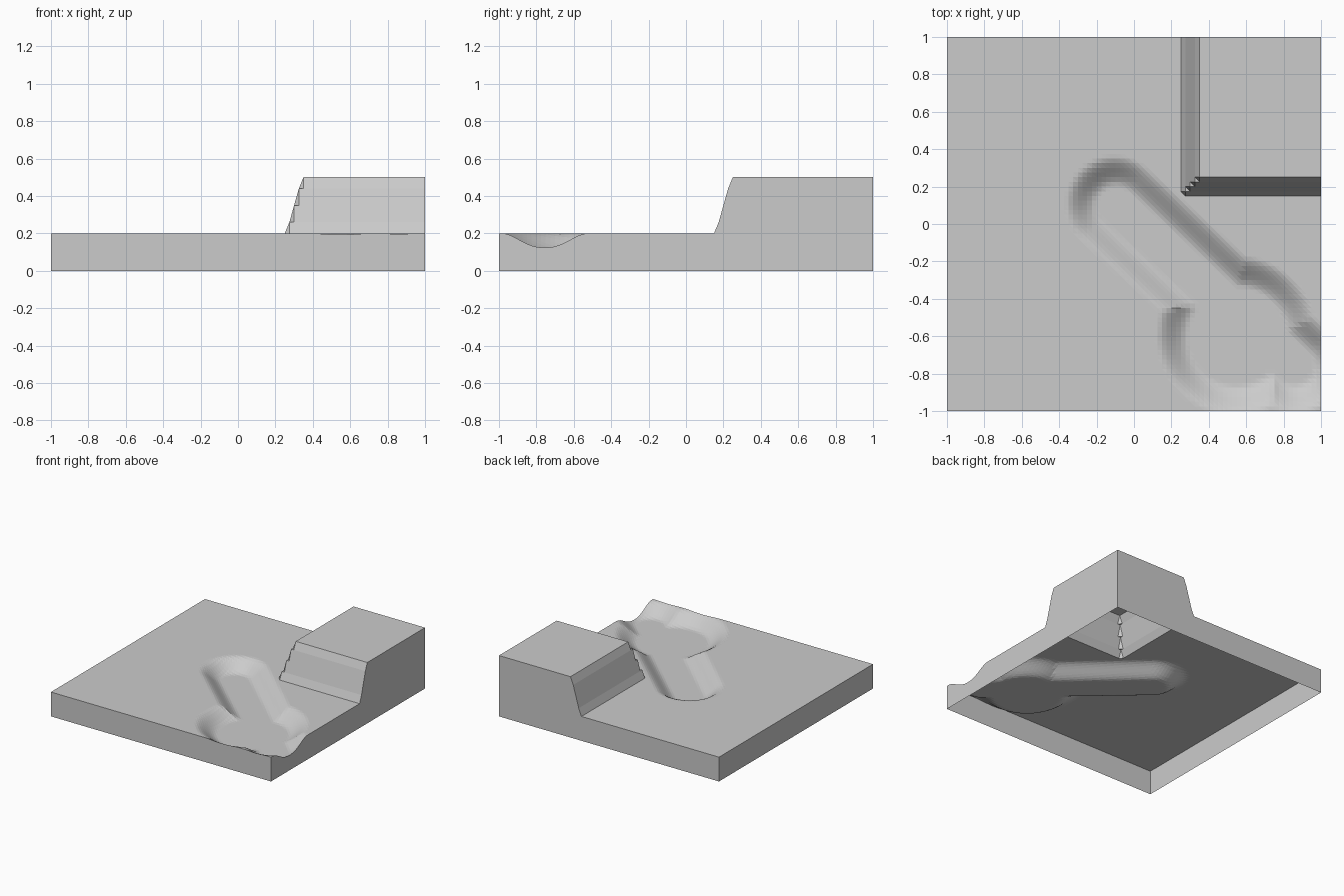
import bpy, bmesh
from mathutils import Vector

if "Cube" in bpy.data.objects:
    bpy.data.objects.remove(bpy.data.objects["Cube"])

CELLS = 80
STEP = 2 / CELLS
GROUND, CLIFF, POND_DEPTH = 0.2, 0.3, 0.09


def clamp(t):
    return max(0.0, min(1.0, t))


def smooth(t):
    t = clamp(t)
    return t * t * (3 - 2 * t)


def stroke(p, a, b, inner, outer):
    """Carved brush stroke: 1 on its floor, easing to 0 at its outer edge."""
    ab = b - a
    t = clamp((p - a).dot(ab) / ab.length_squared) if ab.length else 0
    return smooth((outer - (p - a - ab * t).length) / (outer - inner))


def height(x, y):
    p = Vector((x, y))
    # raised plateau in the back right corner
    t = clamp(min((x - 0.25) / 0.1, (y - 0.15) / 0.1))
    rise = CLIFF * (t + smooth(t)) / 2
    # long channel joined to a round pool
    channel = stroke(p, Vector((-0.1, 0.1)), Vector((0.86, -0.755)), 0.1, 0.265)
    pool_centre = Vector((0.55, -0.6))
    pool = stroke(p, pool_centre, pool_centre, 0.26, 0.43)
    return GROUND + rise - POND_DEPTH * max(channel, pool)


bm = bmesh.new()

# terrain surface
rows = []
for j in range(CELLS + 1):
    y = -1 + j * STEP
    rows.append([bm.verts.new((-1 + i * STEP, y, height(-1 + i * STEP, y)))
                 for i in range(CELLS + 1)])
for j in range(CELLS):
    for i in range(CELLS):
        a, b = rows[j][i], rows[j][i + 1]
        c, d = rows[j + 1][i + 1], rows[j + 1][i]
        bm.faces.new((a, b, d))
        bm.faces.new((b, c, d))

# skirt walls down to the base, open underneath
rim = [e for e in bm.edges if e.is_boundary]
walls = bmesh.ops.extrude_edge_only(bm, edges=rim)
for g in walls["geom"]:
    if isinstance(g, bmesh.types.BMVert):
        g.co.z = 0
bmesh.ops.recalc_face_normals(bm, faces=bm.faces)
bm.faces.ensure_lookup_table()
bm.normal_update()
if bm.faces[0].normal.z < 0:
    bmesh.ops.reverse_faces(bm, faces=bm.faces)

mesh = bpy.data.meshes.new("terrain_tile")
bm.to_mesh(mesh)
bm.free()
bpy.context.collection.objects.link(bpy.data.objects.new("terrain_tile", mesh))
